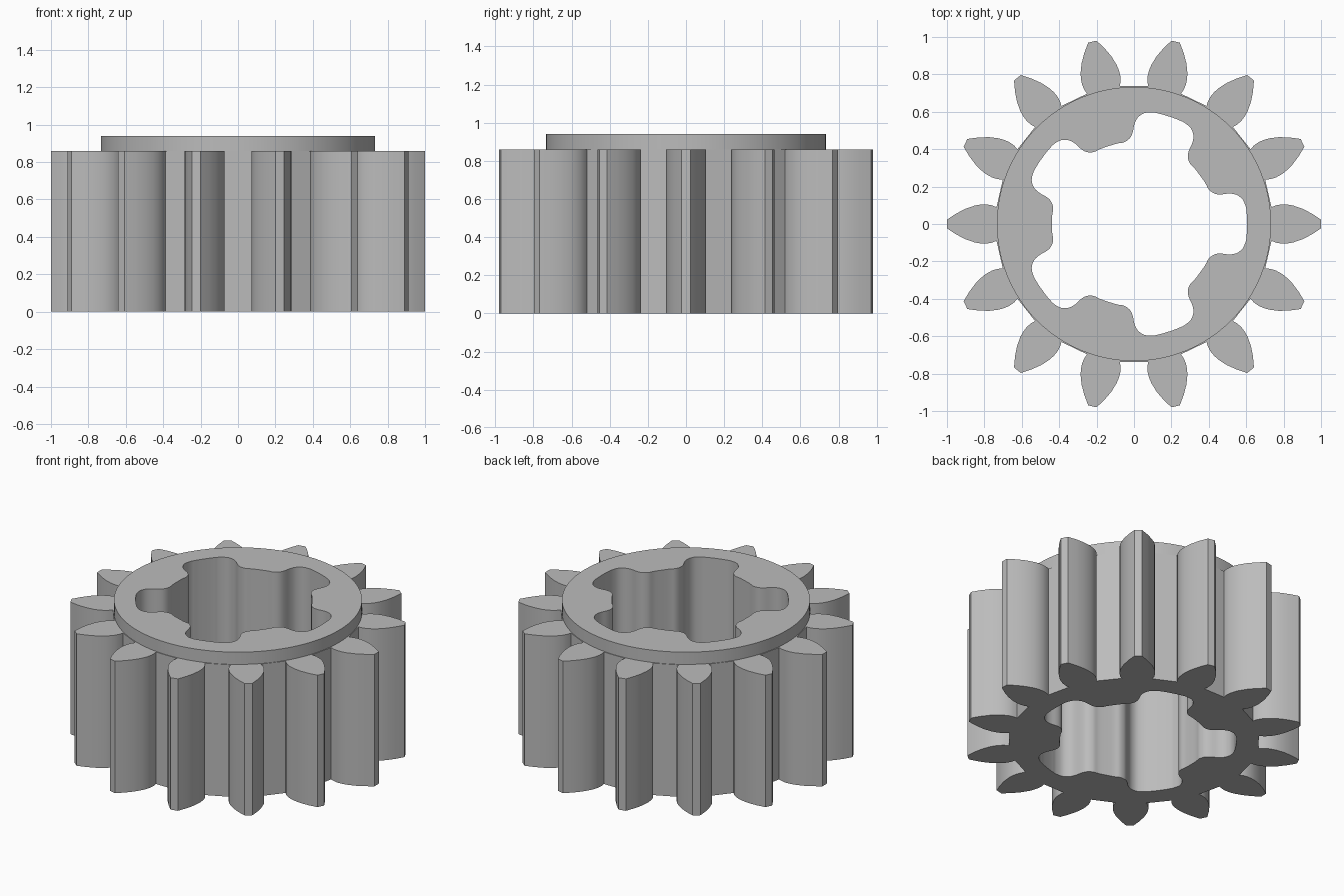
import bpy, bmesh
from math import cos, sin, pi, radians, atan2
from mathutils import Vector

if "Cube" in bpy.data.objects:
    bpy.data.objects.remove(bpy.data.objects["Cube"])

TEETH, LOBES = 14, 5
GEAR_TOP, COLLAR_TOP = 0.86, 0.94
COLLAR_R, LOBE_R = 0.733, 0.605


def ring(half, count, start):
    """Mirror half a profile (radius, offset) about its axis and repeat it round the centre."""
    whole = [(r, -t) for r, t in reversed(half)] + [p for p in half if p[1] > 0]
    pts = []
    for k in range(count):
        a = start + 2 * pi * k / count
        pts += [(r * cos(a) - t * sin(a), r * sin(a) + t * cos(a)) for r, t in whole]
    return pts


def smooth(pts, steps):
    """Closed Catmull-Rom curve through the points."""
    out, n = [], len(pts)
    for i in range(n):
        a, b, c, d = (Vector(pts[(i + j) % n]) for j in (-1, 0, 1, 2))
        for s in range(steps):
            u = s / steps
            out.append(0.5 * (2 * b + (c - a) * u + (2 * a - 5 * b + 4 * c - d) * u ** 2
                              + (3 * b - a - 3 * c + d) * u ** 3))
    return out


# Tooth flank, root to tip
flank = [(0.735, 0.09), (0.76, 0.1), (0.79, 0.105), (0.82, 0.104), (0.85, 0.099),
         (0.9, 0.082), (0.95, 0.056), (1.0, 0.023)]
# The flank is mirrored tip first, so the order runs root, tip, tip, root
tooth = list(reversed(flank))
gear_outline = ring(tooth, TEETH, 0)

# Half of one bore spline, then half of the lobe beside it
spline = [(0.438, 0), (0.437, 0.05), (0.432, 0.085), (0.444, 0.122), (0.47, 0.146),
          (0.505, 0.166), (0.534, 0.194), (0.547, 0.235)]
spline += [(LOBE_R * cos(radians(a)), LOBE_R * sin(radians(a))) for a in (27.5, 30, 33)]
bore_outline = smooth(ring(spline, LOBES, pi / LOBES), 3)
collar_outline = [(COLLAR_R * cos(2 * pi * i / 96), COLLAR_R * sin(2 * pi * i / 96))
                  for i in range(96)]

bm = bmesh.new()


def loop(points, z):
    """Closed loop of edges at one height."""
    vs = [bm.verts.new((p[0], p[1], z)) for p in points]
    es = [bm.edges.new((v, vs[(i + 1) % len(vs)])) for i, v in enumerate(vs)]
    return vs, es


def wall(low, high):
    a, b = low[0], high[0]
    for i in range(len(a)):
        j = (i + 1) % len(a)
        bm.faces.new((a[i], a[j], b[j], b[i]))


def cap(outer, inner):
    bmesh.ops.triangle_fill(bm, use_beauty=True, use_dissolve=False,
                            edges=outer[1] + inner[1], normal=(0, 0, 1))


# Toothed body, collar and bore as one closed solid
gear_low, gear_high = loop(gear_outline, 0), loop(gear_outline, GEAR_TOP)
collar_low, collar_high = loop(collar_outline, GEAR_TOP), loop(collar_outline, COLLAR_TOP)
bore_low, bore_high = loop(bore_outline, 0), loop(bore_outline, COLLAR_TOP)
cap(gear_low, bore_low)
cap(gear_high, collar_low)
cap(collar_high, bore_high)
wall(gear_low, gear_high)
wall(collar_low, collar_high)
wall(bore_low, bore_high)
bmesh.ops.recalc_face_normals(bm, faces=bm.faces)

mesh = bpy.data.meshes.new("pinion_gear")
bm.to_mesh(mesh)
bm.free()
gear = bpy.data.objects.new("pinion_gear", mesh)
bpy.context.collection.objects.link(gear)

# Plain grey
grey = bpy.data.materials.new("grey")
grey.use_nodes = True
colour = (0.5, 0.5, 0.5, 1)
grey.diffuse_color = colour
grey.node_tree.nodes["Principled BSDF"].inputs["Base Color"].default_value = colour
mesh.materials.append(grey)

bpy.ops.object.select_all(action="DESELECT")
gear.select_set(True)
bpy.context.view_layer.objects.active = gear
bpy.ops.object.shade_smooth_by_angle(angle=radians(30))
